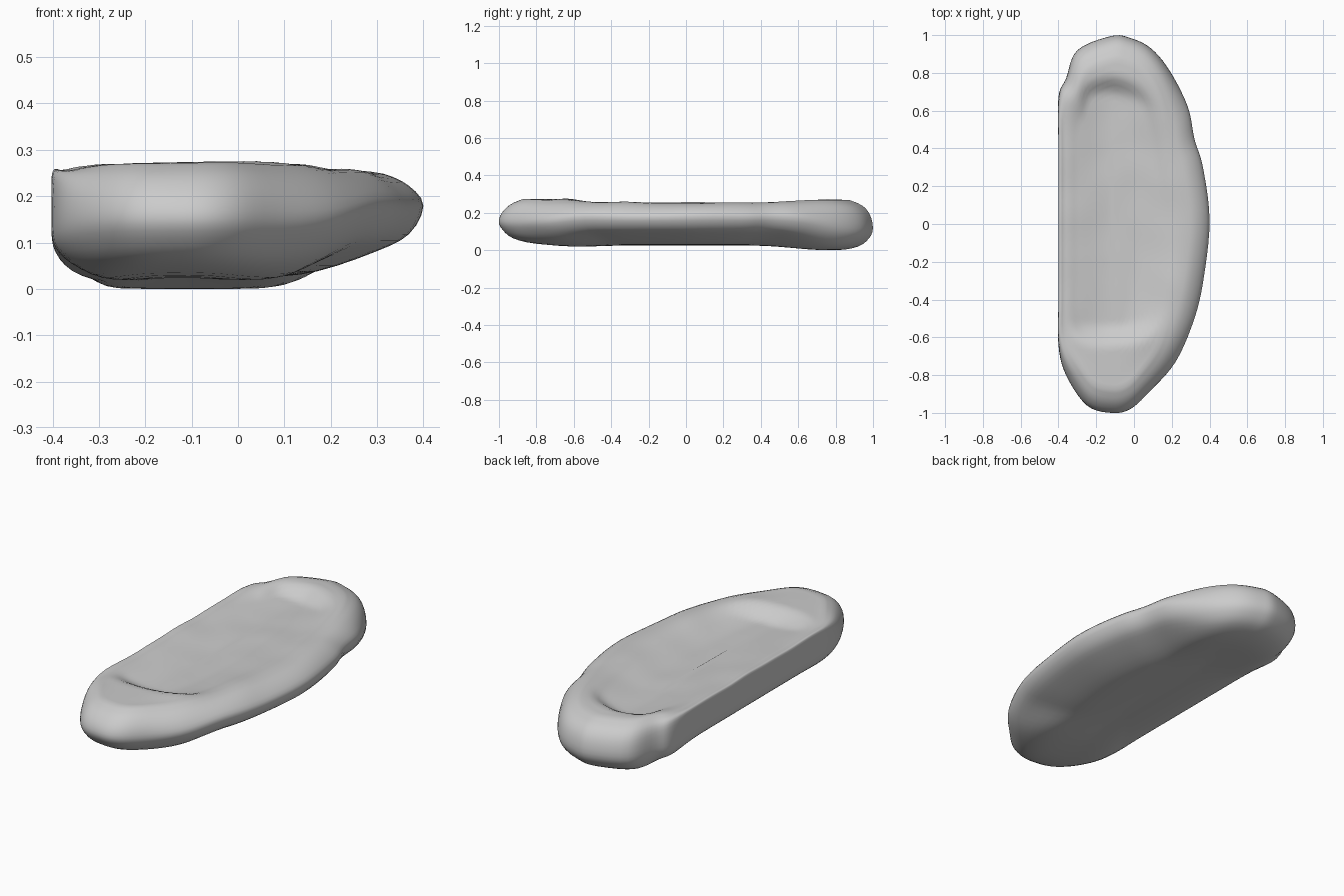
import bpy, bmesh
from mathutils import Vector, noise

if "Cube" in bpy.data.objects:
    bpy.data.objects.remove(bpy.data.objects["Cube"])

# Half-oval plan outline, flat along x = -0.4
OUTLINE = [(-0.12, -1), (-0.02, -0.98), (0.08, -0.89), (0.22, -0.73), (0.32, -0.5),
           (0.37, -0.28), (0.4, 0.02), (0.365, 0.3), (0.32, 0.45), (0.285, 0.62),
           (0.19, 0.81), (0.09, 0.93), (-0.02, 0.985), (-0.12, 0.995), (-0.3, 0.92),
           (-0.36, 0.77), (-0.4, 0.67), (-0.4, 0.4), (-0.4, 0.13), (-0.4, -0.13),
           (-0.4, -0.4), (-0.4, -0.64), (-0.36, -0.8), (-0.25, -0.96)]

# Edge profiles (inset fraction, height) from underside centre to the top surface
CURVED = [(0.97, 0.03), (0.65, 0.026), (0.44, 0.038), (0.2, 0.08), (0.06, 0.118), (0, 0.178),
          (0.06, 0.222), (0.16, 0.25), (0.26, 0.256)]
FLAT = [(0.97, 0.03), (0.7, 0.026), (0.4, 0.032), (0.15, 0.058), (0.03, 0.09), (0, 0.135),
        (0, 0.225), (0.02, 0.255), (0.1, 0.25)]
END = [(0.97, 0.03), (0.6, 0.02), (0.3, 0.015), (0.12, 0.035), (0.03, 0.08), (0, 0.13),
       (0.025, 0.195), (0.09, 0.242), (0.19, 0.27)]
TOP_RINGS = 18


def spline(pts, steps, closed):
    """Catmull-Rom resampling."""
    n = len(pts)
    get = lambda i: Vector(pts[i % n] if closed else pts[max(0, min(n - 1, i))])
    out = []
    for i in range(n if closed else n - 1):
        a, b, c, d = (get(i + k) for k in (-1, 0, 1, 2))
        for s in range(steps):
            t = s / steps
            out.append(0.5 * (2 * b + (c - a) * t + (2 * a - 5 * b + 4 * c - d) * t * t
                              + (3 * b - a - 3 * c + d) * t ** 3))
    if not closed:
        out.append(get(n - 1))
    return out


def smooth(lo, hi, v):
    t = max(0, min(1, (v - lo) / (hi - lo)))
    return t * t * (3 - 2 * t)


def floor_height(x, y):
    """Shallow dished top with a raised lump at each end."""
    bend = (x + 0.15) ** 2
    back = smooth(0.68, 0.81, y + 1.2 * bend)
    front = smooth(0.53, 0.66, -y + 0.6 * bend)
    lump = max(back, front)
    sides = 0.034 * smooth(0.12, 0.4, -x) + 0.038 * smooth(0.0, 0.27, x + 0.25 * y * y)
    return 0.215 + 0.06 * lump + sides * (1 - lump)


plan = spline(OUTLINE, 5, True)
curved, flat, end = (spline(p, 3, False) for p in (CURVED, FLAT, END))
n_edge = len(curved)

# Slab: rings inset toward a central spine, edge profiles first, then the dished top
bm = bmesh.new()
rings = []
for k in range(n_edge + TOP_RINGS):
    e = min(k, n_edge - 1)
    u = max(0, k - n_edge + 1) / TOP_RINGS
    ring = []
    for p in plan:
        w = smooth(0.52, 0.92, abs(p.y))
        left = 1 - smooth(-0.4, -0.1, p.x)
        t, z = curved[e].lerp(flat[e], left).lerp(end[e], w)
        t = max(0, t)
        t += (0.97 - t) * u
        q = p.lerp(Vector((-0.12, p.y * 0.35)), t)
        if u:
            z += (floor_height(q.x, q.y) - z) * smooth(0, 0.3, u)
        # gentle unevenness; front end lifts a little, back end sits lower
        low = 1 - smooth(0.08, 0.24, z)
        z += noise.noise(Vector((q.x * 5, q.y * 5, 0.3))) * 0.006 * (1 - low)
        z += low * (0.03 * smooth(0.5, 1, -q.y) - 0.015 * smooth(0.4, 0.8, q.y))
        ring.append(bm.verts.new((q.x, q.y, max(0, z))))
    rings.append(ring)
n = len(plan)
for a, b in zip(rings, rings[1:]):
    for i in range(n):
        j = (i + 1) % n
        bm.faces.new((a[i], a[j], b[j], b[i]))
bm.faces.new(list(reversed(rings[0])))
bm.faces.new(rings[-1])
bottom = min(v.co.z for v in bm.verts)
for v in bm.verts:
    v.co.z -= bottom
bmesh.ops.recalc_face_normals(bm, faces=bm.faces)
mesh = bpy.data.meshes.new("half_oval_slab")
bm.to_mesh(mesh)
bm.free()
slab = bpy.data.objects.new("half_oval_slab", mesh)
bpy.context.collection.objects.link(slab)
for poly in mesh.polygons:
    poly.use_smooth = True
